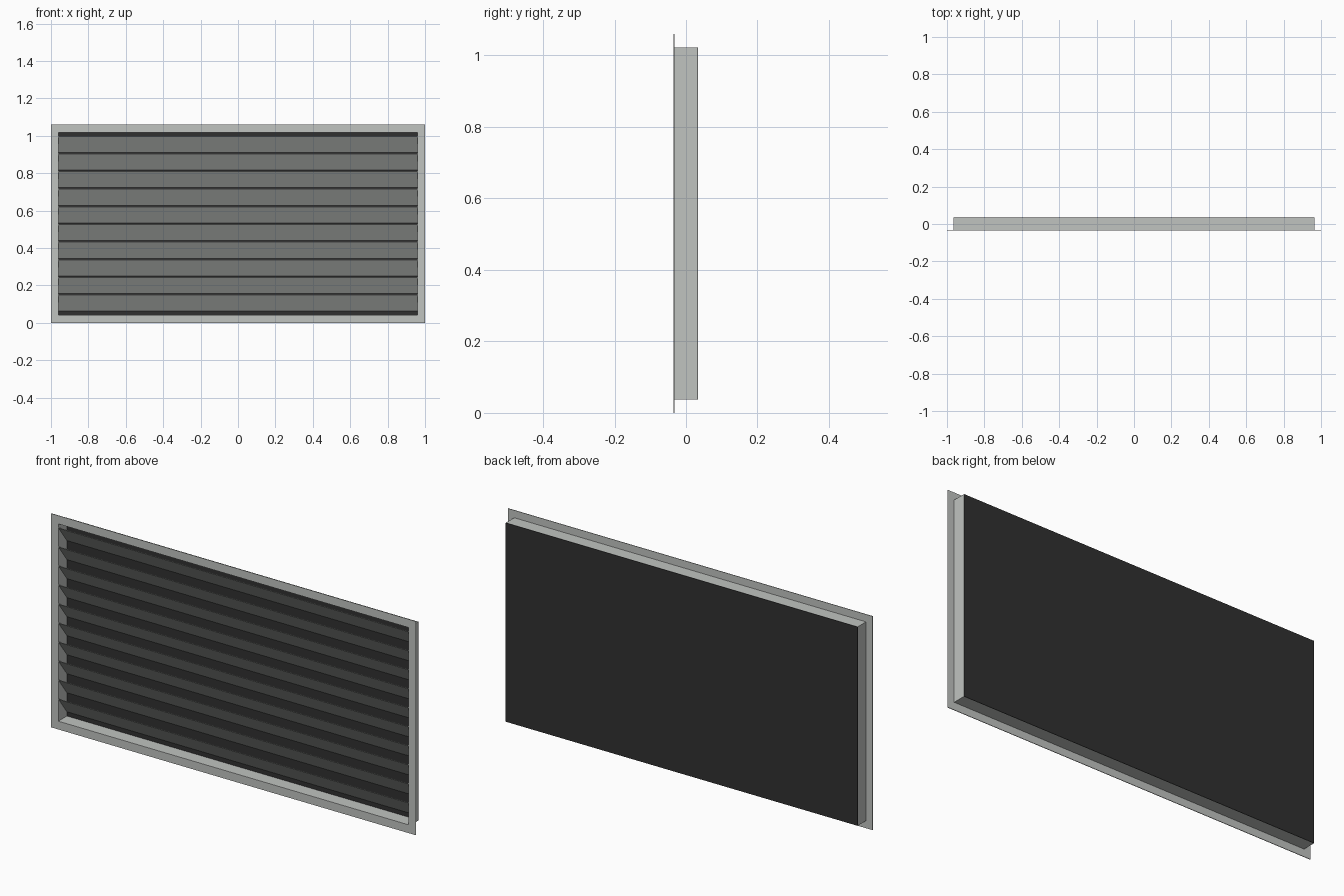
import bpy, bmesh
from mathutils import Vector

cube = bpy.data.objects.get("Cube")
if cube:
    bpy.data.objects.remove(cube, do_unlink=True)


def make_material(name, colour):
    mat = bpy.data.materials.new(name)
    mat.use_nodes = True
    mat.diffuse_color = colour
    mat.node_tree.nodes["Principled BSDF"].inputs["Base Color"].default_value = colour
    return mat


GREY = make_material("light grey metal", (0.53, 0.55, 0.53, 1))
DARK = make_material("dark backing", (0.03, 0.03, 0.03, 1))

HEIGHT = 1.06
MID = HEIGHT / 2
FRONT, BACK = -0.035, 0.034
DUCT_X, DUCT_Z = 0.965, 0.493    # half sizes of the duct
WALL = 0.004


def finish(name, bm, mat):
    bmesh.ops.recalc_face_normals(bm, faces=bm.faces)
    mesh = bpy.data.meshes.new(name)
    bm.to_mesh(mesh)
    bm.free()
    mesh.materials.append(mat)
    obj = bpy.data.objects.new(name, mesh)
    bpy.context.collection.objects.link(obj)
    return obj


def rectangular_ring(name, outer, inner, y0, y1, mat):
    """Closed rectangular frame between two half sizes, from y0 to y1."""
    bm = bmesh.new()
    corners = [(-1, -1), (1, -1), (1, 1), (-1, 1)]
    section = [(outer, y0), (outer, y1), (inner, y1), (inner, y0)]
    loops = [[bm.verts.new((sx * h[0], y, MID + sz * h[1])) for h, y in section]
             for sx, sz in corners]
    for i in range(4):
        a, b = loops[i], loops[(i + 1) % 4]
        for j in range(4):
            k = (j + 1) % 4
            bm.faces.new((a[j], a[k], b[k], b[j]))
    return finish(name, bm, mat)


def extruded_profile(name, profile, half_width, mat):
    """Extrude a y-z outline along x."""
    bm = bmesh.new()
    face = bm.faces.new([bm.verts.new((-half_width, y, z)) for y, z in profile])
    out = bmesh.ops.extrude_face_region(bm, geom=[face])
    moved = [v for v in out["geom"] if isinstance(v, bmesh.types.BMVert)]
    bmesh.ops.translate(bm, verts=moved, vec=Vector((2 * half_width, 0, 0)))
    return finish(name, bm, mat)


# Front flange and the duct sleeve behind it
inner = (DUCT_X - WALL, DUCT_Z - WALL)
rectangular_ring("front_flange", (1.0, MID), inner, FRONT, FRONT + 0.003, GREY)
rectangular_ring("duct_sleeve", (DUCT_X, DUCT_Z), inner, FRONT + 0.003, BACK - 0.002, GREY)

# Dark panel closing the back
extruded_profile("back_panel",
                 [(BACK - 0.002, MID - DUCT_Z), (BACK, MID - DUCT_Z),
                  (BACK, MID + DUCT_Z), (BACK - 0.002, MID + DUCT_Z)], DUCT_X, DARK)

# Slanted louvre blades, front edge high and back edge low
COUNT, PITCH, DROP, THICK = 10, 0.0943, 0.086, 0.003
for i in range(COUNT):
    top = 1.0 - i * PITCH
    y0, y1 = FRONT + 0.002, BACK - 0.002
    extruded_profile(f"louvre_blade_{i + 1}",
                     [(y0, top), (y0, top - THICK),
                      (y1, top - DROP - THICK), (y1, top - DROP)],
                     DUCT_X - WALL, GREY)
